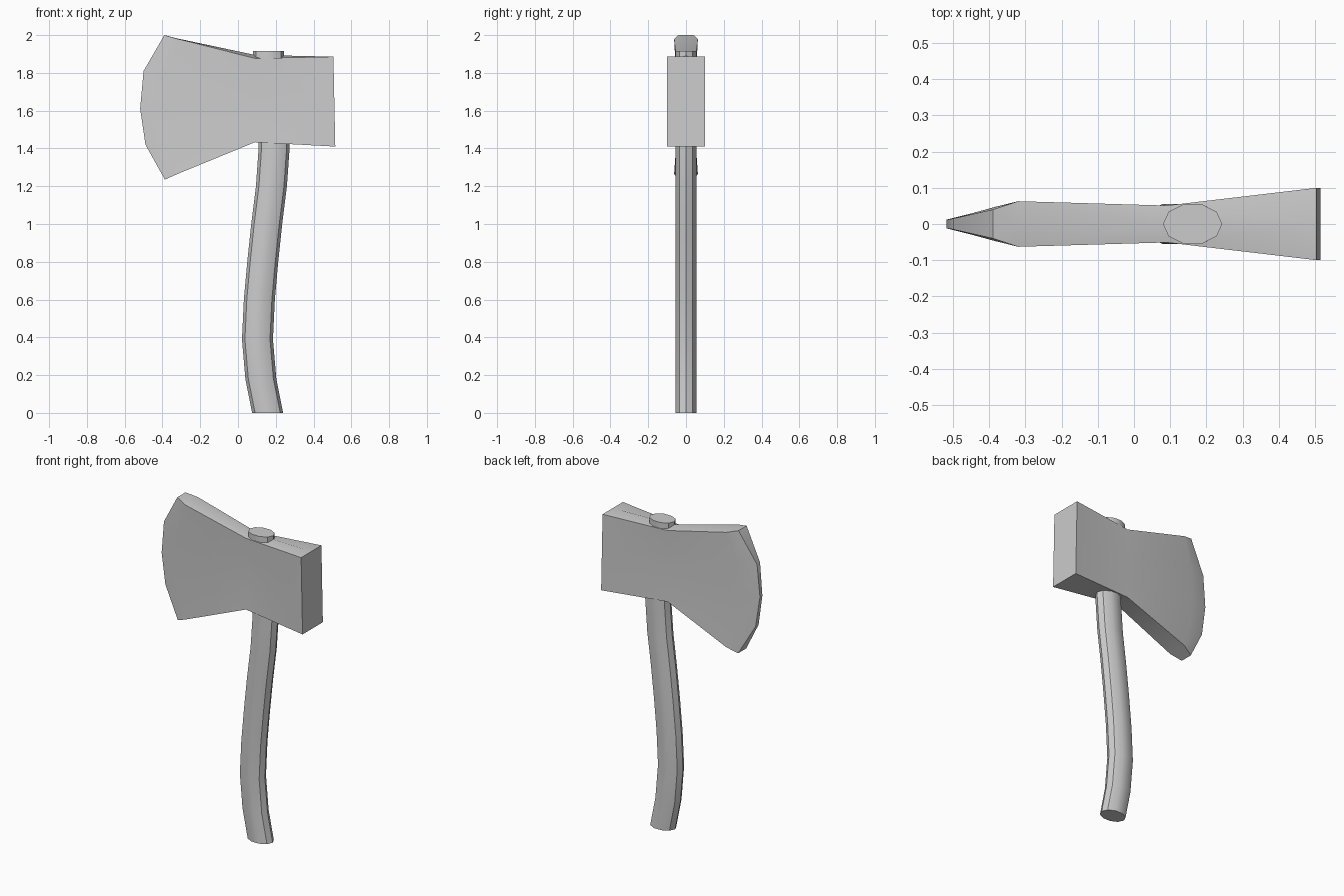
import bpy, bmesh, math

if "Cube" in bpy.data.objects:
    bpy.data.objects.remove(bpy.data.objects["Cube"])


def finish(bm, name):
    bmesh.ops.recalc_face_normals(bm, faces=bm.faces)
    mesh = bpy.data.meshes.new(name)
    bm.to_mesh(mesh)
    bm.free()
    obj = bpy.data.objects.new(name, mesh)
    bpy.context.collection.objects.link(obj)
    bpy.ops.object.select_all(action='DESELECT')
    obj.select_set(True)
    bpy.context.view_layer.objects.active = obj
    bpy.ops.object.shade_smooth_by_angle(angle=math.radians(30))
    return obj


def loft(rings, name):
    """Skin closed rings of equal length and cap both ends."""
    bm = bmesh.new()
    loops = [[bm.verts.new(p) for p in ring] for ring in rings]
    n = len(loops[0])
    for a, b in zip(loops, loops[1:]):
        for i in range(n):
            j = (i + 1) % n
            bm.faces.new((a[i], a[j], b[j], b[i]))
    bm.faces.new(loops[0])
    bm.faces.new(loops[-1])
    return finish(bm, name)


# Handle: ten-sided oval swept along a gentle S curve
SIDES = 10
path = [(0.157, 0.0), (0.121, 0.18), (0.103, 0.39), (0.113, 0.60), (0.131, 0.80),
        (0.152, 1.0), (0.177, 1.2), (0.191, 1.4), (0.187, 1.6), (0.162, 1.88), (0.162, 1.915)]
angles = [2 * math.pi * i / SIDES for i in range(SIDES)]
loft([[(x + 0.082 * math.cos(a), 0.0575 * math.sin(a), z) for a in angles]
      for x, z in path], "handle")

# Head: columns from cutting edge to poll, each row is (x, z, half thickness)
edge = [(-0.39, 2.0, 0.04), (-0.50, 1.81, 0.015), (-0.518, 1.61, 0.012),
        (-0.49, 1.42, 0.015), (-0.387, 1.235, 0.04)]
bevel = [(-0.32, 1.98, 0.063), (-0.385, 1.80, 0.047), (-0.40, 1.61, 0.042),
         (-0.375, 1.43, 0.047), (-0.32, 1.265, 0.063)]


def column(x_top, x_bottom, top, bottom, half):
    return [(x_top + (x_bottom - x_top) * i / 4, top + (bottom - top) * i / 4, half)
            for i in range(5)]


waist = column(0.09, 0.09, 1.877, 1.433, 0.051)
poll = column(0.505, 0.515, 1.886, 1.41, 0.10)
columns = [(edge, 0), (bevel, 0.002), (waist, 0.018), (poll, 0)]

bm = bmesh.new()
front, back, crown, base = [], [], [], []
for col, rise in columns:
    front.append([bm.verts.new((x, -t, z)) for x, z, t in col])
    back.append([bm.verts.new((x, t, z)) for x, z, t in col])
    crown.append(bm.verts.new((col[0][0], 0, col[0][1] + rise)))
    base.append(bm.verts.new((col[-1][0], 0, col[-1][1])))
for c in range(len(columns) - 1):
    for side in (front, back):
        a, b = side[c], side[c + 1]
        for r in range(4):
            bm.faces.new((a[r], a[r + 1], b[r + 1], b[r]))
        bm.faces.new((a[0], b[0], crown[c + 1], crown[c]))
        bm.faces.new((a[4], b[4], base[c + 1], base[c]))
# Narrow cutting-edge strip and flat poll end
for c in (0, -1):
    f, b = front[c], back[c]
    for r in range(4):
        if r == 0:
            bm.faces.new((f[0], f[1], b[1], b[0], crown[c]))
        elif r == 3:
            bm.faces.new((f[3], f[4], base[c], b[4], b[3]))
        else:
            bm.faces.new((f[r], f[r + 1], b[r + 1], b[r]))
finish(bm, "axe_head")
